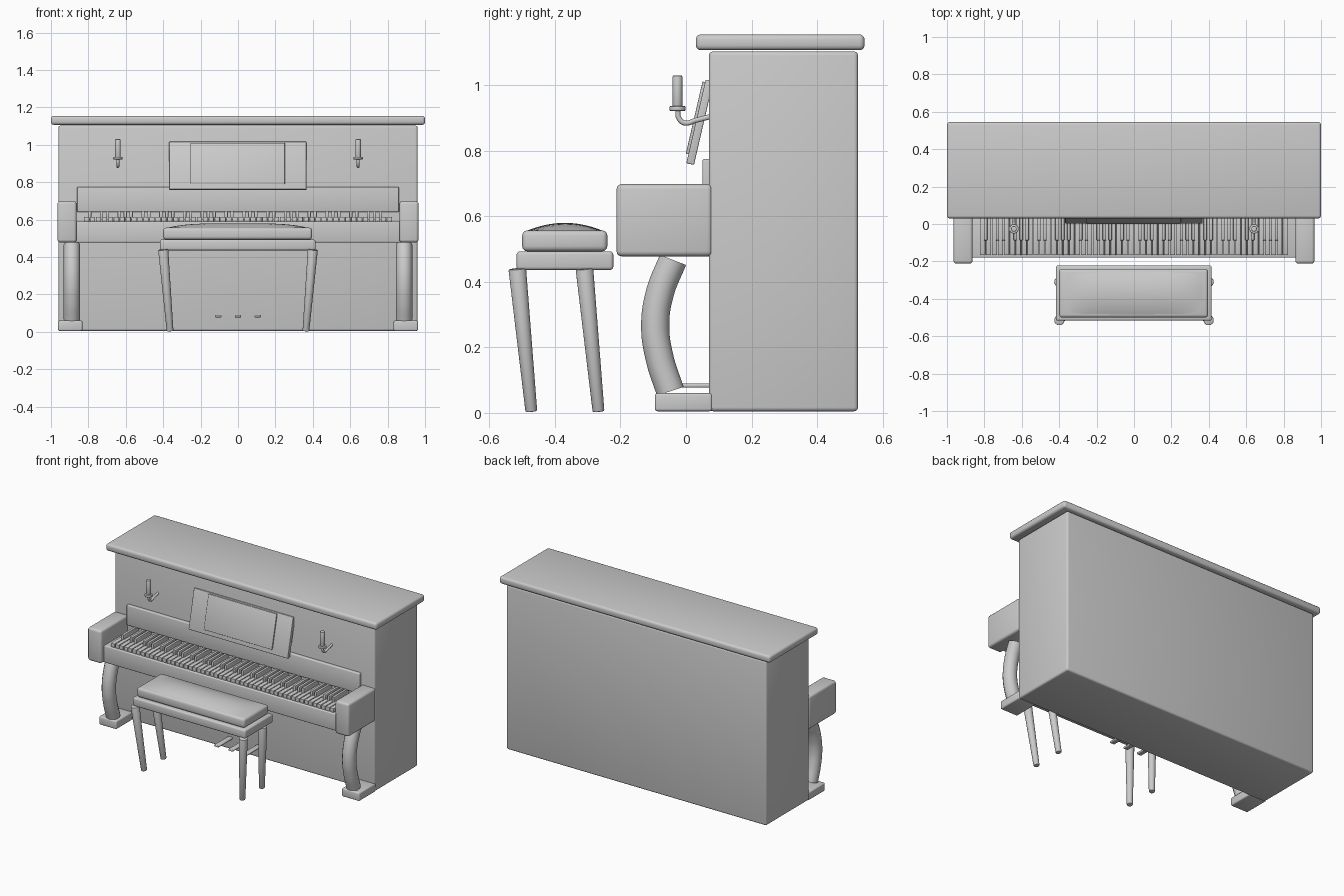
import bpy, bmesh, math
from mathutils import Vector

old = bpy.data.objects.get("Cube")
if old:
    bpy.data.objects.remove(old, do_unlink=True)

# Single plain grey for every part
grey = bpy.data.materials.new("plain_grey")
grey.use_nodes = True
grey.diffuse_color = (0.6, 0.6, 0.6, 1)
grey.node_tree.nodes["Principled BSDF"].inputs["Base Color"].default_value = (0.6, 0.6, 0.6, 1)


def finish(obj, name):
    obj.name = name
    obj.data.materials.append(grey)
    bpy.ops.object.select_all(action='DESELECT')
    obj.select_set(True)
    bpy.context.view_layer.objects.active = obj
    bpy.ops.object.shade_smooth_by_angle(angle=math.radians(35))
    return obj


def add_box(bm, xs, ys, zs):
    verts = bmesh.ops.create_cube(bm, size=1)["verts"]
    for v in verts:
        v.co = Vector([(a + b) / 2 + c * (b - a) for c, (a, b) in zip(v.co, (xs, ys, zs))])
    return verts


def from_bmesh(bm, name, bevel=0.0, segments=3):
    if bevel:
        bmesh.ops.bevel(bm, geom=bm.edges[:], offset=bevel, segments=segments,
                        profile=0.5, affect='EDGES')
    mesh = bpy.data.meshes.new(name)
    bm.to_mesh(mesh)
    bm.free()
    obj = bpy.data.objects.new(name, mesh)
    bpy.context.collection.objects.link(obj)
    return finish(obj, name)


def box(name, xs, ys, zs, bevel=0.01):
    bm = bmesh.new()
    add_box(bm, xs, ys, zs)
    return from_bmesh(bm, name, bevel)


def rod(name, start, end, r1, r2, sides=24, bevel=0.004):
    a, b = Vector(start), Vector(end)
    bm = bmesh.new()
    bmesh.ops.create_cone(bm, cap_ends=True, segments=sides, radius1=r1, radius2=r2,
                          depth=(b - a).length)
    rims = [e for e in bm.edges if any(len(f.verts) > 4 for f in e.link_faces)]
    bmesh.ops.bevel(bm, geom=rims, offset=bevel, segments=2, profile=0.5, affect='EDGES')
    obj = from_bmesh(bm, name)
    obj.rotation_euler = (b - a).to_track_quat('Z', 'Y').to_euler()
    obj.location = (a + b) / 2
    return obj


def tube(name, points, radius):
    curve = bpy.data.curves.new(name, 'CURVE')
    curve.dimensions = '3D'
    curve.bevel_depth = radius
    curve.bevel_resolution = 5
    curve.use_fill_caps = True
    spline = curve.splines.new('BEZIER')
    spline.bezier_points.add(len(points) - 1)
    for p, co in zip(spline.bezier_points, points):
        p.co = co
        p.handle_left_type = p.handle_right_type = 'AUTO'
    obj = bpy.data.objects.new(name, curve)
    bpy.context.collection.objects.link(obj)
    bpy.ops.object.select_all(action='DESELECT')
    obj.select_set(True)
    bpy.context.view_layer.objects.active = obj
    bpy.ops.object.convert(target='MESH')
    return finish(bpy.context.object, name)


# Case and lid
box("piano_case", (-0.96, 0.96), (0.07, 0.525), (0.005, 1.103), 0.012)
box("top_lid", (-1, 1), (0.03, 0.545), (1.107, 1.155), 0.015)

# Keyboard shelf and fallboard
box("key_bed", (-0.88, 0.88), (-0.18, 0.08), (0.478, 0.59), 0.006)
box("fallboard", (-0.86, 0.86), (0.05, 0.08), (0.64, 0.775), 0.006)

# White and black keys, 52 naturals starting from A
count, x0 = 52, -0.825
pitch = 2 * -x0 / count
whites, blacks = bmesh.new(), bmesh.new()
for i in range(count):
    x = x0 + i * pitch
    add_box(whites, (x + 0.002, x + pitch - 0.002), (-0.167, 0.075), (0.585, 0.615))
    if i < count - 1 and i % 7 not in (1, 4):
        edge = x + pitch
        add_box(blacks, (edge - 0.009, edge + 0.009), (-0.088, 0.075), (0.6, 0.646))
from_bmesh(whites, "white_keys", 0.003, 2)
from_bmesh(blacks, "black_keys", 0.004, 2)

# Music stand: a leaning board with a thin raised panel
bm = bmesh.new()
add_box(bm, (-0.368, 0.366), (0, 0.024), (0, 0.262))
board = from_bmesh(bm, "music_stand", 0.004)
bm = bmesh.new()
add_box(bm, (-0.255, 0.25), (-0.008, 0.002), (0.028, 0.254))
panel = from_bmesh(bm, "music_panel", 0.002)
for part in (board, panel):
    part.location = (0, 0.001, 0.762)
    part.rotation_euler.x = -math.radians(13)

# Pedals
for name, x in (("left", 0.105), ("middle", 0), ("right", -0.105)):
    box(name + "_pedal", (x - 0.017, x + 0.017), (-0.08, 0.08), (0.077, 0.09), 0.005)

# Mirrored side parts
for side, s in (("left", 1), ("right", -1)):
    box(side + "_key_arm", sorted((s * 0.863, s * 0.965)), (-0.212, 0.08), (0.478, 0.698), 0.015)
    box(side + "_foot_block", sorted((s * 0.832, s * 0.962)), (-0.095, 0.08), (0.005, 0.06), 0.008)
    leg = [(-0.048, 0.066), (-0.08, 0.165), (-0.094, 0.265), (-0.08, 0.365), (-0.04, 0.467)]
    tube(side + "_piano_leg", [(s * 0.888, y, z) for y, z in leg], 0.044)
    # Candle holder
    cx = s * 0.642
    rod(side + "_candle", (cx, -0.026, 0.93), (cx, -0.026, 1.03), 0.015, 0.015)
    rod(side + "_candle_dish", (cx, -0.026, 0.922), (cx, -0.026, 0.936), 0.025, 0.025, bevel=0.003)
    arm = [(-0.025, 0.925), (-0.022, 0.9), (-0.005, 0.885), (0.03, 0.893), (0.078, 0.905)]
    tube(side + "_candle_arm", [(cx, y, z) for y, z in arm], 0.008)
    # Stool legs, closing in toward the floor
    for end, y in (("front", -0.515), ("back", -0.31)):
        rod(f"{side}_{end}_stool_leg", (s * 0.363, y + 0.043, 0.004), (s * 0.4, y, 0.44), 0.018, 0.027)

# Stool frame and cushion
box("stool_frame", (-0.418, 0.415), (-0.517, -0.222), (0.436, 0.493), 0.01)
box("stool_cushion", (-0.4, 0.396), (-0.5, -0.24), (0.493, 0.557), 0.016)

# Domed cushion top
bm = bmesh.new()
bmesh.ops.create_grid(bm, x_segments=24, y_segments=16, size=1)
for v in bm.verts:
    u, w = v.co.x, v.co.y
    v.co = (u * 0.385 - 0.002, w * 0.12 - 0.37, 0.554 + 0.026 * (1 - u ** 4) * (1 - w ** 2))
from_bmesh(bm, "cushion_dome")
